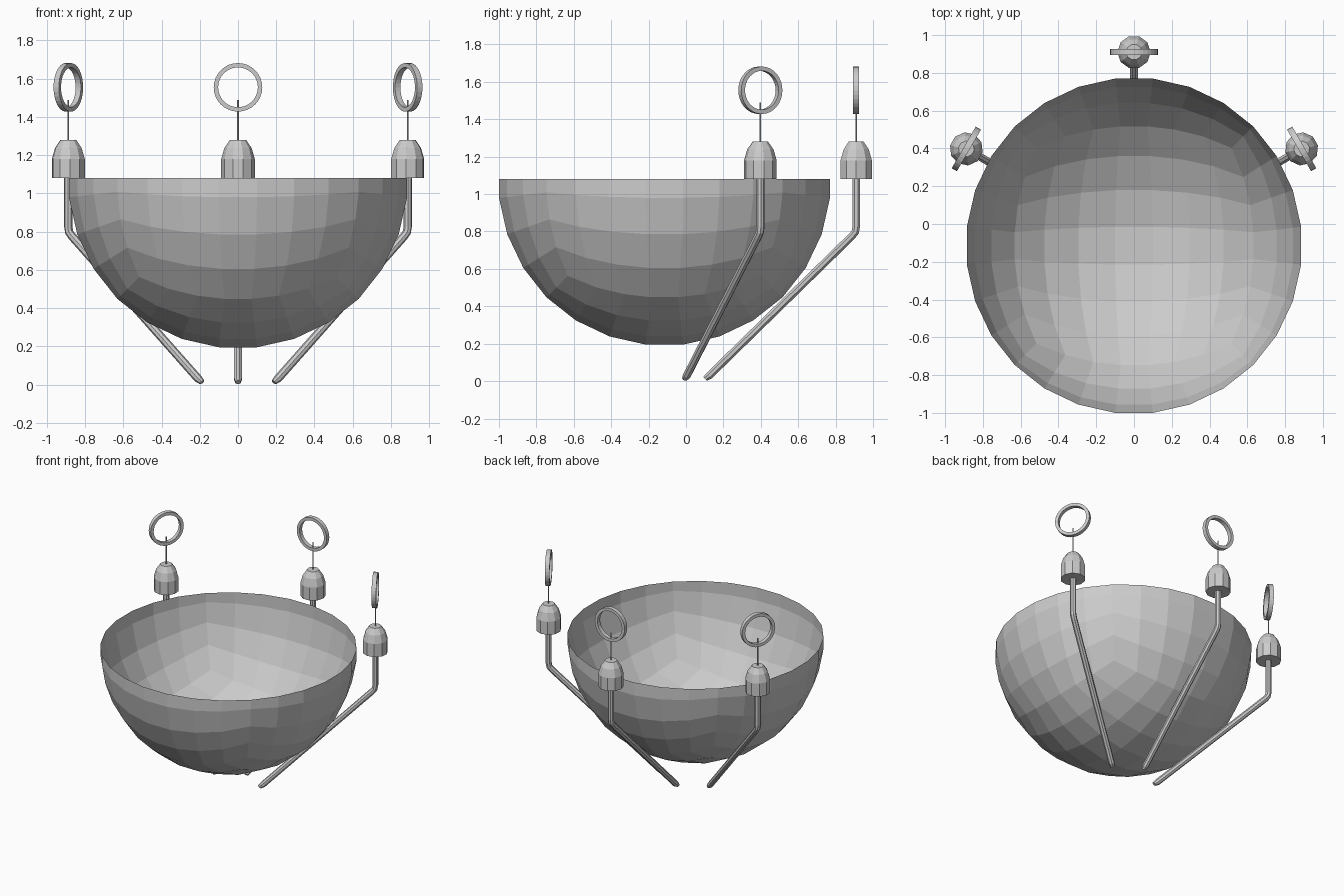
import bpy, bmesh
from math import pi, sin, cos, tan, radians
from mathutils import Vector

if "Cube" in bpy.data.objects:
    bpy.data.objects.remove(bpy.data.objects["Cube"])

CY = -0.115          # bowl axis position in y
RIM = 1.08           # bowl rim height
R = 0.896            # bowl sphere radius
ARM = 1.025          # distance of the hangers from the bowl axis


def finish(bm, name, turn=0.0):
    bmesh.ops.recalc_face_normals(bm, faces=bm.faces[:])
    mesh = bpy.data.meshes.new(name)
    bm.to_mesh(mesh)
    bm.free()
    ob = bpy.data.objects.new(name, mesh)
    ob.location = (0, CY, 0)
    ob.rotation_euler = (0, 0, turn)
    bpy.context.collection.objects.link(ob)
    return ob


def loft(name, sections, sides, turn):
    """Capped tube through (r, z, tilt in degrees, radius) sections."""
    bm = bmesh.new()
    rings = []
    for r, z, tilt, rad in sections:
        u = Vector((cos(radians(tilt)), 0, sin(radians(tilt))))
        v = Vector((0, 1, 0))
        angles = [2 * pi * (i + 0.5) / sides for i in range(sides)]
        rings.append([bm.verts.new(Vector((r, 0, z)) + rad * (cos(a) * u + sin(a) * v))
                      for a in angles])
    for a, b in zip(rings, rings[1:]):
        for i in range(sides):
            j = (i + 1) % sides
            bm.faces.new((a[i], a[j], b[j], b[i]))
    bm.faces.new(rings[0])
    bm.faces.new(rings[-1])
    return finish(bm, name, turn)


def ring(name, z, outer, inner, depth, sides, turn):
    """Square-section ring whose axis points away from the bowl."""
    bm = bmesh.new()
    profile = [(outer, -depth / 2), (outer, depth / 2), (inner, depth / 2), (inner, -depth / 2)]
    loops = []
    for i in range(sides):
        a = 2 * pi * i / sides
        loops.append([bm.verts.new((ARM + d, q * cos(a), z + q * sin(a))) for q, d in profile])
    for i in range(sides):
        a, b = loops[i], loops[(i + 1) % sides]
        for k in range(4):
            m = (k + 1) % 4
            bm.faces.new((a[k], a[m], b[m], b[k]))
    return finish(bm, name, turn)


# Bowl: lower half of an evenly divided cube-sphere, open at the rim
N = 7
bm = bmesh.new()
steps = [tan(pi / 4 * (2 * i / N - 1)) for i in range(N + 1)]
makers = [lambda a, b: (a, b, -1), lambda a, b: (1, a, b), lambda a, b: (-1, -a, b),
          lambda a, b: (-a, 1, b), lambda a, b: (a, -1, b)]
for make in makers:
    grid = [[bm.verts.new(Vector(make(a, b)).normalized() * R + Vector((0, 0, RIM)))
             for b in steps] for a in steps]
    for i in range(N):
        for j in range(N):
            bm.faces.new((grid[i][j], grid[i + 1][j], grid[i + 1][j + 1], grid[i][j + 1]))
bmesh.ops.remove_doubles(bm, verts=bm.verts[:], dist=1e-4)
bmesh.ops.bisect_plane(bm, geom=bm.verts[:] + bm.edges[:] + bm.faces[:],
                       plane_co=(0, 0, RIM), plane_no=(0, 0, 1), clear_outer=True)
finish(bm, "bowl")

# Three hangers around the back of the bowl
for side, degrees in (("right", 30), ("back", 90), ("left", 150)):
    t = radians(degrees)
    # Bent leg rod running in under the bowl
    loft(side + "_rod", [(ARM, 1.09, 0, 0.022), (ARM, 0.825, 0, 0.022),
                         (1.02, 0.797, -22, 0.022), (1.002, 0.775, -44, 0.022),
                         (0.24, 0.030, -44, 0.022), (0.217, 0.012, -44, 0.015)], 8, t)
    # Bullet-shaped weight
    loft(side + "_weight", [(ARM, 1.08, 0, 0.088), (ARM, 1.18, 0, 0.088),
                            (ARM, 1.238, 0, 0.071), (ARM, 1.28, 0, 0.042)], 10, t)
    # Thin wire up to the ring
    loft(side + "_wire", [(ARM, 1.27, 0, 0.004), (ARM, 1.49, 0, 0.004)], 6, t)
    ring(side + "_ring", 1.555, 0.127, 0.104, 0.032, 32, t)
